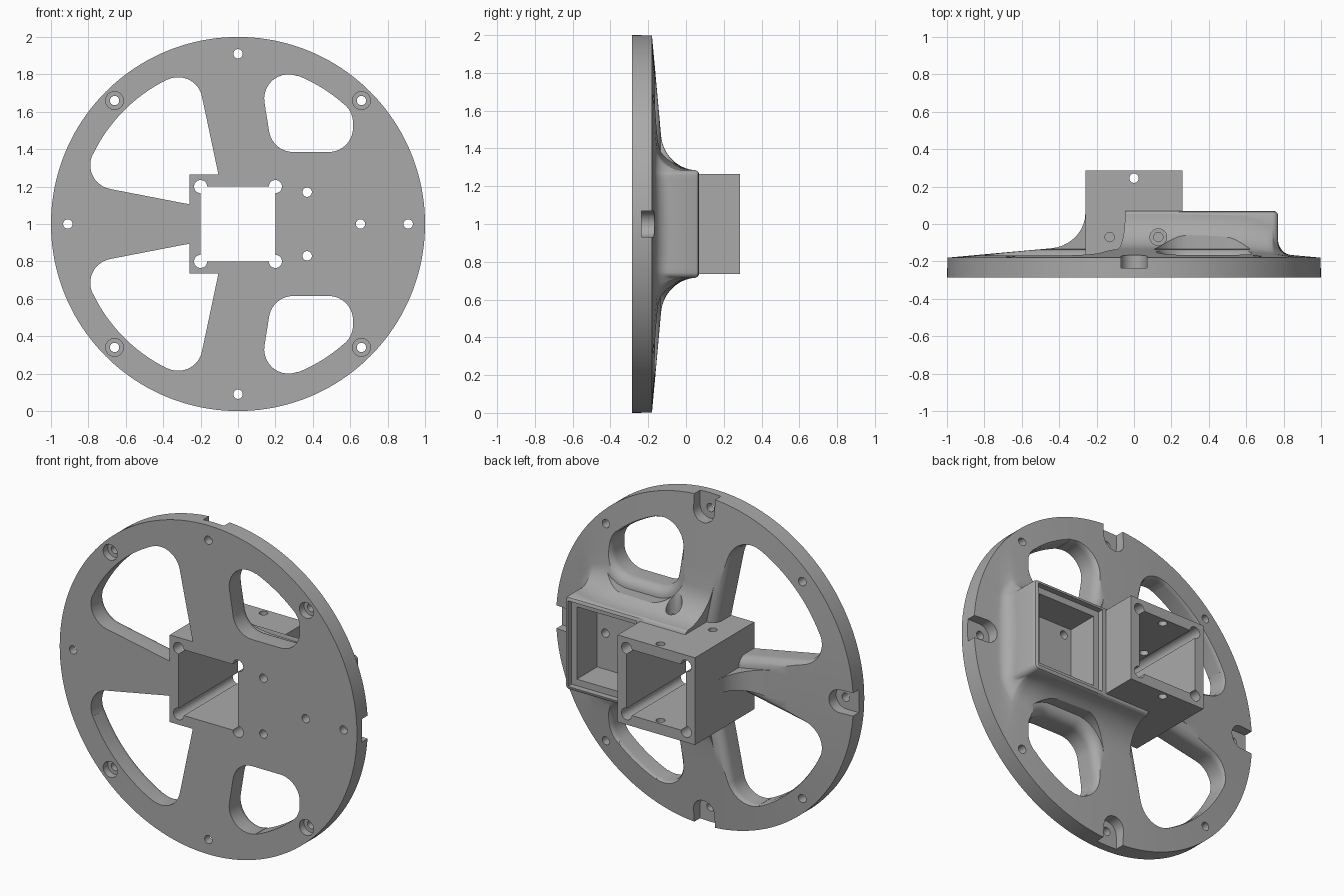
import bpy, bmesh, math
from mathutils import Vector

if "Cube" in bpy.data.objects:
    bpy.data.objects.remove(bpy.data.objects["Cube"])

FRONT, BACK = -0.285, -0.18      # plate faces along y
grey = bpy.data.materials.new("grey")
grey.diffuse_color = (0.4, 0.4, 0.4, 1)
grey.use_nodes = True
grey.node_tree.nodes["Principled BSDF"].inputs["Base Color"].default_value = grey.diffuse_color


def loft(name, rings):
    """Closed solid through rings of (x, height from hub centre, y) points."""
    bm = bmesh.new()
    rows = [[bm.verts.new((u, w, v + 1)) for u, v, w in r] for r in rings]
    n = len(rows[0])
    for a, b in zip(rows, rows[1:]):
        for i in range(n):
            j = (i + 1) % n
            bm.faces.new((a[i], a[j], b[j], b[i]))
    bm.faces.new(rows[0])
    bm.faces.new(rows[-1])
    bmesh.ops.remove_doubles(bm, verts=bm.verts, dist=1e-5)
    bmesh.ops.recalc_face_normals(bm, faces=bm.faces)
    me = bpy.data.meshes.new(name)
    bm.to_mesh(me)
    bm.free()
    ob = bpy.data.objects.new(name, me)
    bpy.context.collection.objects.link(ob)
    me.materials.append(grey)
    return ob


def arc(cx, cy, r, a0, a1, n=10):
    return [(cx + r * math.cos(math.radians(a0 + (a1 - a0) * i / n)),
             cy + r * math.sin(math.radians(a0 + (a1 - a0) * i / n))) for i in range(n + 1)]


def prism(name, pts, w0, w1):
    return loft(name, [[(u, v, w) for u, v in pts] for w in (w0, w1)])


def rect(x0, x1, v0, v1):
    return [(x0, v0), (x1, v0), (x1, v1), (x0, v1)]


def circle(x, v, r, n=24):
    return arc(x, v, r, 0, 360, n)[:-1]


def combine(ob, tool, op='DIFFERENCE'):
    m = ob.modifiers.new("bool", 'BOOLEAN')
    m.operation, m.solver, m.object = op, 'EXACT', tool
    bpy.context.view_layer.objects.active = ob
    bpy.ops.object.modifier_apply(modifier=m.name)
    bpy.data.objects.remove(tool, do_unlink=True)


def grow(pts, e):
    """Offset a counter-clockwise outline outwards."""
    out = []
    for i, p in enumerate(pts):
        p, a, b = Vector(p), Vector(pts[i - 1]), Vector(pts[(i + 1) % len(pts)])
        d1, d2 = (p - a).normalized(), (b - p).normalized()
        n1, n2 = Vector((d1.y, -d1.x)), Vector((d2.y, -d2.x))
        out.append(tuple(p + (n1 + n2) * (e / max(0.4, 1 + n1.dot(n2)))))
    return out


def clean(pts):
    out = []
    for p in pts:
        if not out or math.dist(p, out[-1]) > 1e-4:
            out.append(p)
    return out


def window(pts):
    """Window cutter whose mouth is rounded at the back."""
    R = 0.06
    steps = [(-0.4, 0), (-0.195, 0)]
    steps += [(-0.195 + R * math.sin(t), R * (1 - math.cos(t)))
              for t in [math.pi / 2 * i / 7 for i in range(1, 8)]] + [(0.2, R)]
    return loft("window_cutter", [[(u, v, w) for u, v in grow(pts, e)] for w, e in steps])


# Wheel body: disc with a tapered back flaring up to a rounded rectangular hub
N, cr = 160, 0.03
rim = [(math.cos(2 * math.pi * i / N), math.sin(2 * math.pi * i / N)) for i in range(N)]
core, dirs, lens = [], [], []
for u, v in rim:
    c = Vector((min(max(u, -0.23), 0.74), min(max(v, -0.255), 0.255)))
    d = (Vector((u, v)) - c).normalized()
    c = c + d * cr
    core.append(c)
    dirs.append(d)
    lens.append((Vector((u, v)) - c).length)
rings = [[(u, v, w) for u, v in rim] for w in (FRONT, BACK)]


def body_ring(q, outer):
    ring = []
    for c, d, L in zip(core, dirs, lens):
        foot = 0.18 * min(1, L / 0.6)
        dist = foot + (L - foot) * q if outer else foot * q
        w = BACK + 0.09 * (L - dist)
        if not outer:
            w += min(0.17, foot * 1.1) * (1 - math.sqrt(max(0, 1 - (1 - q) ** 2)))
        p = c + d * dist
        ring.append((p.x, p.y, w))
    return ring


rings += [body_ring(q, True) for q in (0.75, 0.5, 0.25)]
rings += [body_ring(1 - math.sin(math.pi / 2 * i / 9) if i else 1, False) for i in range(10)]
for inset, w in ((0, 0.05), (0.007, 0.063), (0.02, 0.07)):
    rings.append([(*(c - d * inset), w) for c, d in zip(core, dirs)])
wheel = loft("wheel_body", rings)

# Four windows, mirrored top and bottom
big = (arc(-0.32, 0.655, 0.13, 12, 116) + arc(0, 0, 0.86, 116, 154.5, 16)
       + arc(-0.66, 0.315, 0.13, 154.5, 260) + [(-0.285, 0.11), (-0.22, 0.1), (-0.1, 0.24), (-0.11, 0.29)])
small = (arc(0.295, 0.515, 0.13, 191, 270) + arc(0.485, 0.515, 0.13, 270, 360)
         + arc(0.485, 0.54, 0.13, 0, 48) + arc(0, 0, 0.855, 48, 68) + arc(0.27, 0.67, 0.13, 68, 191))
for pts in (clean(big), clean(small)):
    combine(wheel, window(pts))
    combine(wheel, window([(u, -v) for u, v in reversed(pts)]))

# Square socket joined to the hub, hollow with relieved corners
combine(wheel, prism("socket", rect(-0.26, 0.26, -0.265, 0.265), FRONT, 0.285), 'UNION')
combine(wheel, prism("bore", rect(-0.2, 0.2, -0.2, 0.2), -0.4, 0.4))
for sx in (-1, 1):
    for sv in (-1, 1):
        combine(wheel, prism("corner", circle(sx * 0.2, sv * 0.2, 0.035), -0.4, 0.4))
        # Countersunk bolt holes
        combine(wheel, prism("bolt", circle(sx * 0.66, sv * 0.66, 0.025), -0.4, 0.2))
        combine(wheel, prism("sink", circle(sx * 0.66, sv * 0.66, 0.048), -0.4, -0.24))

# Stepped pocket beside the socket
combine(wheel, prism("lip", rect(0.285, 0.745, -0.26, 0.26), 0.035, 0.2))
combine(wheel, prism("pocket", rect(0.32, 0.71, -0.22, 0.22), -0.16, 0.2))
for x, v in ((0.655, 0), (0.37, 0.17), (0.37, -0.17)):
    combine(wheel, prism("screw", circle(x, v, 0.025), -0.4, 0))

# Rim holes with slots open to the edge
for k in range(4):
    t = math.pi / 2 * k
    c, s = math.cos(t), math.sin(t)
    slot = arc(0.915, 0, 0.07, 90, 270, 14) + [(1.1, -0.07), (1.1, 0.07)]
    combine(wheel, prism("slot", [(u * c - v * s, u * s + v * c) for u, v in slot], -0.235, 0.1))
    combine(wheel, prism("pin", circle(0.91 * c, 0.91 * s, 0.025), -0.4, 0.1))


def drill(x, y, r, v0, v1):
    """Vertical drill cutter."""
    return loft("drill", [[(px, v, py) for px, py in circle(x, y, r)] for v in (v0, v1)])


# Vertical holes through the socket walls
combine(wheel, drill(0, 0.245, 0.025, -0.5, 0.5))
for x in (-0.13, 0.13):
    combine(wheel, drill(x, -0.07, 0.045, 0.27, 0.7))
    combine(wheel, drill(x, -0.07, 0.025, 0.1, 0.7))

bpy.ops.object.select_all(action='DESELECT')
wheel.select_set(True)
bpy.context.view_layer.objects.active = wheel
bpy.ops.object.shade_smooth_by_angle(angle=math.radians(30))
